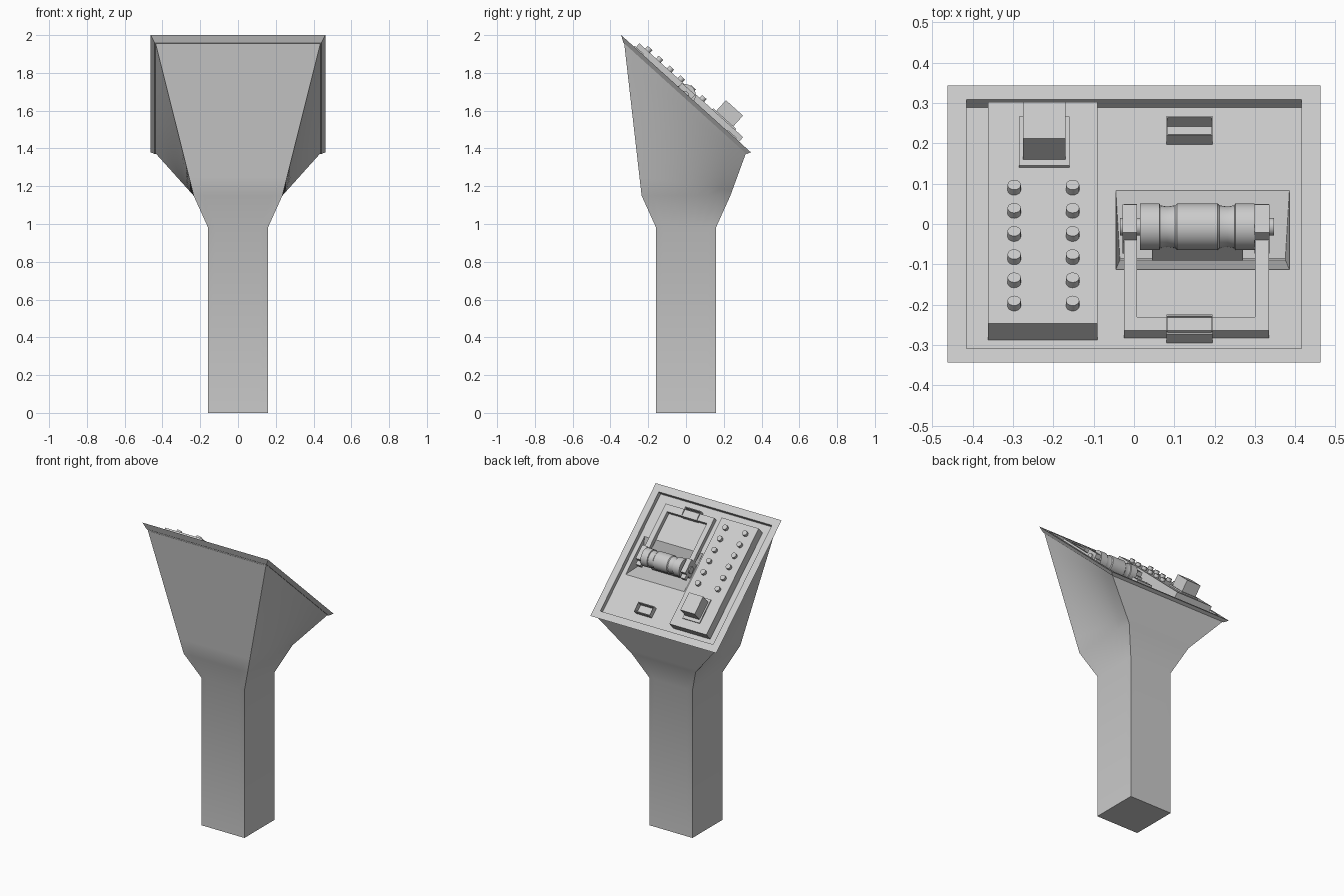
import bpy, bmesh, math
from mathutils import Matrix, Vector

if "Cube" in bpy.data.objects:
    bpy.data.objects.remove(bpy.data.objects["Cube"])

TILT = math.radians(42.1)
# Panel frame: local x = across, y = down the slope, z = out of the panel
PANEL = Matrix.Translation((0, 0, 1.69)) @ Matrix.Rotation(-TILT, 4, 'X')
FLOOR, DECK = -0.028, 0.032


def finish(name, bm, matrix=Matrix(), smooth=None):
    bmesh.ops.recalc_face_normals(bm, faces=bm.faces)
    mesh = bpy.data.meshes.new(name)
    bm.to_mesh(mesh)
    bm.free()
    ob = bpy.data.objects.new(name, mesh)
    bpy.context.collection.objects.link(ob)
    ob.matrix_world = matrix
    if smooth:
        bpy.ops.object.select_all(action='DESELECT')
        ob.select_set(True)
        bpy.context.view_layer.objects.active = ob
        bpy.ops.object.shade_smooth_by_angle(angle=math.radians(smooth))
    return ob


def rect(hx, hy, z, cx=0, cy=0):
    return [Vector((cx + sx * hx, cy + sy * hy, z))
            for sx, sy in ((-1, -1), (1, -1), (1, 1), (-1, 1))]


def split(ring, n):
    return [ring[i].lerp(ring[(i + 1) % 4], k / n) for i in range(4) for k in range(n)]


def loft(rings, cap_start=False, cap_end=False):
    bm = bmesh.new()
    vs = [[bm.verts.new(p) for p in r] for r in rings]
    for a, b in zip(vs, vs[1:]):
        for i in range(len(a)):
            j = (i + 1) % len(a)
            bm.faces.new((a[i], a[j], b[j], b[i]))
    if cap_start:
        bm.faces.new(vs[0][::-1])
    if cap_end:
        bm.faces.new(vs[-1])
    return bm


def add_box(bm, x0, x1, y0, y1, z0, z1):
    m = (Matrix.Translation(((x0 + x1) / 2, (y0 + y1) / 2, (z0 + z1) / 2))
         @ Matrix.Diagonal((x1 - x0, y1 - y0, z1 - z0, 1)))
    bmesh.ops.create_cube(bm, size=1, matrix=m)


def boxes(name, *dims):
    bm = bmesh.new()
    for d in dims:
        add_box(bm, *d)
    return finish(name, bm, PANEL)


def lathe_x(name, profile, center, sides=32):
    rings = [[Vector((x, r * math.cos(2 * math.pi * k / sides),
                      r * math.sin(2 * math.pi * k / sides))) for k in range(sides)]
             for x, r in profile]
    return finish(name, loft(rings, True, True),
                  PANEL @ Matrix.Translation((0, center[0], center[1])), 30)


# Square column flaring into the sloped head (twisted sides are subdivided)
top = [PANEL @ p for p in rect(0.436, 0.434, -0.022, 0, 0.013)]
flare = rect(0.235, 0.235, 1.15)
n = 8
body = [rect(0.158, 0.158, 0), rect(0.158, 0.158, 0.98), flare]
body += [[a.lerp(b, k / n) for a, b in zip(flare, top)] for k in range(1, n + 1)]
finish("pedestal", loft([split(r, n) for r in body], cap_start=True), smooth=30)

# Rim, recessed floor and V-shaped trough as one skin
finish("panel_tray", loft([
    rect(0.430, 0.428, -0.022, 0, 0.013),
    rect(0.441, 0.440, -0.022, 0, 0.013),
    rect(0.4625, 0.4625, 0),
    rect(0.415, 0.415, 0),
    rect(0.415, 0.415, FLOOR),
    rect(0.215, 0.132, FLOOR, 0.17, 0.005),
    rect(0.205, 0.002, -0.13, 0.17, 0.0)], cap_end=True), PANEL)

# Button deck
boxes("button_deck", (-0.362, -0.09, -0.3615, 0.379, FLOOR, DECK))

# Two columns of push buttons
bm = bmesh.new()
for x in (-0.297, -0.152):
    for i in range(6):
        bmesh.ops.create_cone(bm, cap_ends=True, segments=16, radius1=0.0165, radius2=0.0165,
                              depth=0.02, matrix=Matrix.Translation((x, 0.084 - i * 0.0774, DECK + 0.01)))
finish("push_buttons", bm, PANEL, 30)

# Large square switch on its base plate
boxes("switch_plate", (-0.285, -0.16, 0.16, 0.323, DECK, DECK + 0.008))
boxes("switch_block", (-0.275, -0.17, 0.18, 0.302, DECK, 0.116))

# Two small open latch trays
for name, v in (("lower_latch", 0.291), ("upper_latch", -0.372)):
    x0, x1, t, h = 0.08, 0.195, 0.005, 0.006
    boxes(name, (x0, x1, v, v + t, FLOOR, h), (x0, x1, v + 0.060, v + 0.065, FLOOR, h),
          (x0, x0 + 0.003, v + t, v + 0.06, FLOOR, h), (x1 - 0.003, x1, v + t, v + 0.06, FLOOR, h))

# U-shaped frame carrying the roller
boxes("roller_frame",
      (-0.025, 0.335, -0.356, -0.31, FLOOR, 0),
      (-0.025, 0.008, -0.31, 0.067, FLOOR, 0),
      (0.300, 0.335, -0.31, 0.067, FLOOR, 0))
boxes("roller_brackets",
      (-0.028, 0.007, -0.054, 0.04, -0.05, 0.028),
      (0.299, 0.336, -0.054, 0.04, -0.05, 0.028))

# Grooved roller, axle and the block beneath it
half = [(0.142, 0.058), (0.141, 0.056), (0.099, 0.056), (0.098, 0.058),
        (0.094, 0.058), (0.092, 0.053), (0.075, 0.050), (0.055, 0.053), (0.050, 0.058)]
half[1:4] = []
profile = [(0.157 - x, r) for x, r in half] + [(0.157 + x, r) for x, r in reversed(half)]
lathe_x("roller", profile, (0, -0.01))
lathe_x("roller_axle", [(-0.035, 0.022), (0.347, 0.022)], (0, -0.01), 24)
boxes("roller_cradle", (0.045, 0.27, -0.04, 0.04, -0.09, -0.02))
